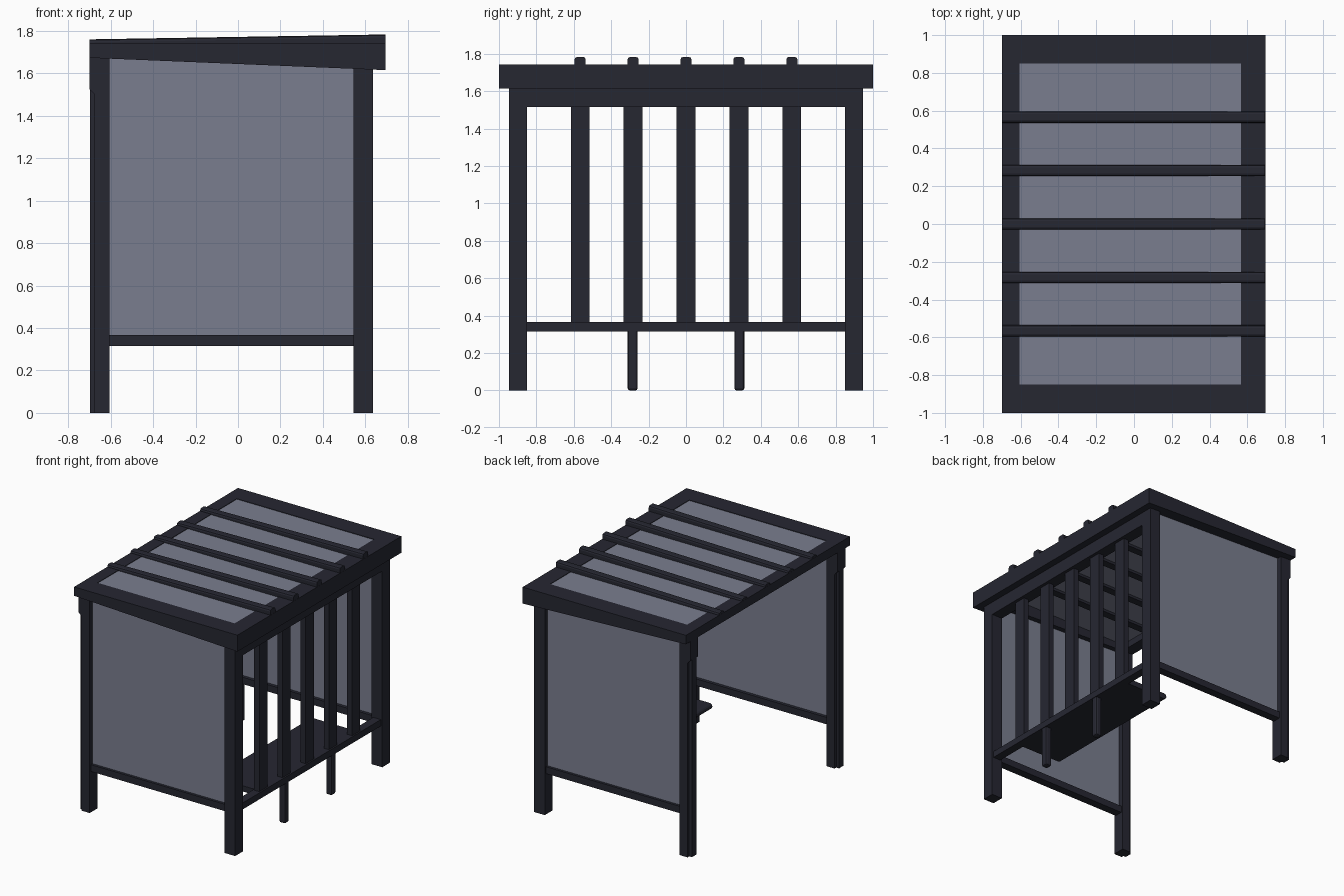
import bpy, bmesh, math

if "Cube" in bpy.data.objects:
    bpy.data.objects.remove(bpy.data.objects["Cube"])


def material(name, rgba):
    m = bpy.data.materials.new(name)
    m.diffuse_color = rgba
    m.use_nodes = True
    m.node_tree.nodes["Principled BSDF"].inputs["Base Color"].default_value = m.diffuse_color
    return m


DARK = material("dark_metal", (0.019, 0.02, 0.031, 1))
GLASS = material("tinted_glass", (0.195, 0.208, 0.275, 1))


def finish(name, bm, mat, bevel=0, segments=1):
    bmesh.ops.recalc_face_normals(bm, faces=bm.faces)
    me = bpy.data.meshes.new(name)
    bm.to_mesh(me)
    bm.free()
    me.materials.append(mat)
    ob = bpy.data.objects.new(name, me)
    bpy.context.collection.objects.link(ob)
    if bevel:
        mod = ob.modifiers.new("bevel", "BEVEL")
        mod.width, mod.segments = bevel, segments
    return ob


def prism(name, profile, y0, y1, mat=DARK, bevel=0, segments=1):
    """Extrude an (x, z) profile from y0 to y1."""
    bm = bmesh.new()
    face = bm.faces.new([bm.verts.new((x, y0, z)) for x, z in profile])
    ext = bmesh.ops.extrude_face_region(bm, geom=[face])["geom"]
    moved = [v for v in ext if isinstance(v, bmesh.types.BMVert)]
    bmesh.ops.translate(bm, verts=moved, vec=(0, y1 - y0, 0))
    # The extrusion leaves the starting cap open, so close it
    bmesh.ops.holes_fill(bm, edges=[e for e in bm.edges if e.is_boundary])
    return finish(name, bm, mat, bevel, segments)


def box(name, x0, x1, y0, y1, z0, z1, mat=DARK, bevel=0, segments=1):
    return prism(name, [(x0, z0), (x1, z0), (x1, z1), (x0, z1)], y0, y1, mat, bevel, segments)


def roof_bar(name, y, w=0.03, r=0.014):
    """Round-topped bar running along x, rising slightly to the right."""
    bm = bmesh.new()
    ends = []
    for x, top in ((-0.699, 1.760), (0.694, 1.783)):
        section = [(w, 1.70), (w, top - r), (w - r * 0.3, top - r * 0.3), (w - r, top)]
        section += [(-a, z) for a, z in reversed(section)]
        ends.append([bm.verts.new((x, y + a, z)) for a, z in section])
        bm.faces.new(ends[-1])
    n = len(ends[0])
    for k in range(n):
        j = (k + 1) % n
        bm.faces.new((ends[0][k], ends[0][j], ends[1][j], ends[1][k]))
    return finish(name, bm, DARK)


def under(x):
    """Sloping underside of the roof frame."""
    return 1.673 - 0.058 * (x + 0.7) / 1.395


def wedge(name, x0, x1, y0, y1):
    return prism(name, [(x0, under(x0)), (x1, under(x1)), (x1, 1.742), (x0, 1.742)], y0, y1)


# Roof frame, tapered along its depth, with a glass sheet
for s, side in ((-1, "front"), (1, "back")):
    wedge(f"roof_{side}_beam", -0.7, 0.695, s * 0.85, s * 1.0)
wedge("roof_left_beam", -0.7, -0.605, -0.85, 0.85)
wedge("roof_right_beam", 0.567, 0.695, -0.85, 0.85)
box("roof_glass", -0.605, 0.567, -0.85, 0.85, 1.72, 1.738, GLASS)

# Roof bars, and the back slats below them
for i in range(5):
    y = (i - 2) * 0.283
    roof_bar(f"roof_bar_{i + 1}", y)
    box(f"back_slat_{i + 1}", 0.57, 0.613, y - 0.05, y + 0.05, 0.36, 1.53)

# Posts, end panels and their rails, mirrored front to back
for s, side in ((-1, "front"), (1, "back")):
    a, b = s * 0.85, s * 0.945
    box(f"{side}_right_post", 0.545, 0.637, a, b, 0, 1.64)
    box(f"{side}_left_post", -0.675, -0.605, a, b, 0, 1.69)
    box(f"{side}_left_post_strip", -0.698, -0.675, s * 0.87, s * 0.925, 0, 1.525)
    prism(f"{side}_left_bracket", [(-0.675, 1.50), (-0.699, 1.525), (-0.699, 1.69), (-0.675, 1.69)], a, b)
    box(f"{side}_bottom_rail", -0.605, 0.545, s * 0.865, s * 0.93, 0.315, 0.368)
    prism(f"{side}_glass_panel", [(-0.605, 0.368), (0.545, 0.368), (0.545, 1.63), (-0.605, 1.68)],
          s * 0.89, s * 0.91, GLASS)

# Slatted wall: header, lower rail and two rounded legs
box("wall_header", 0.545, 0.637, -0.85, 0.85, 1.515, 1.64)
box("wall_bottom_rail", 0.56, 0.625, -0.85, 0.85, 0.315, 0.365)
for s, side in ((-1, "front"), (1, "back")):
    box(f"{side}_bench_leg", 0.567, 0.62, s * 0.285 - 0.027, s * 0.285 + 0.027, 0, 0.33, DARK, 0.013, 2)

# Bench seat with a rounded front edge
edge = [(0.217 + 0.022 * math.cos(t), 0.342 + 0.022 * math.sin(t))
        for t in (math.radians(90 + 30 * k) for k in range(7))]
prism("bench_seat", edge + [(0.57, 0.32), (0.57, 0.364)], -0.6, 0.6)
